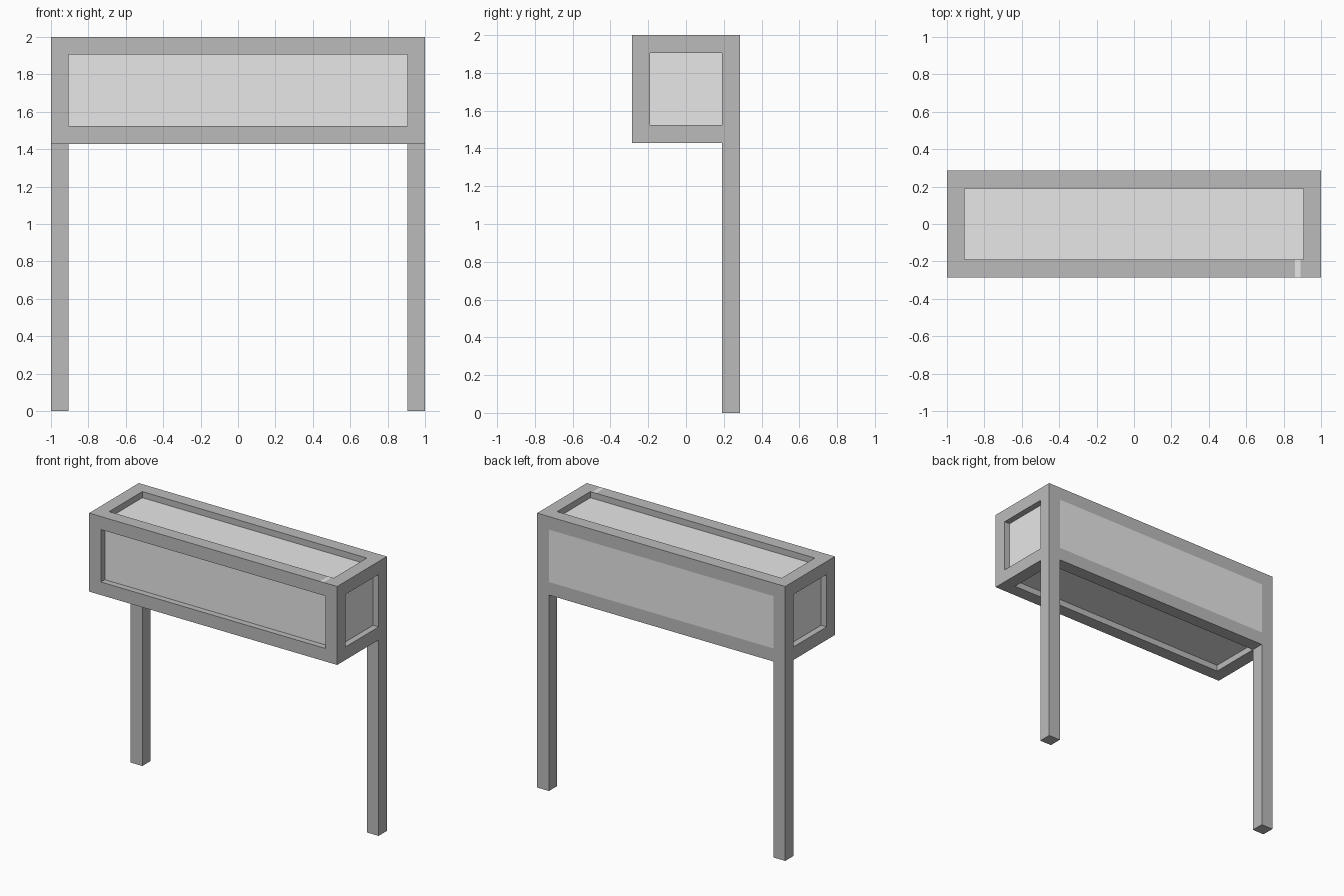
import bpy
import bmesh
from mathutils import Vector

if "Cube" in bpy.data.objects:
    bpy.data.objects.remove(bpy.data.objects["Cube"])


def make_material(name, value):
    mat = bpy.data.materials.new(name)
    mat.use_nodes = True
    color = (value, value, value, 1)
    mat.diffuse_color = color
    mat.node_tree.nodes["Principled BSDF"].inputs["Base Color"].default_value = color
    return mat


frame_gray = make_material("frame gray", 0.5)
panel_gray = make_material("light panel gray", 0.8)

BEAM = 0.095
DEPTH = 0.572
BOTTOM = 2 - DEPTH
RECESS = 0.045


def box_mesh(low, high):
    bm = bmesh.new()
    bmesh.ops.create_cube(bm, size=1)
    low, high = Vector(low), Vector(high)
    bmesh.ops.scale(bm, vec=high - low, verts=bm.verts)
    bmesh.ops.translate(bm, vec=(low + high) / 2, verts=bm.verts)
    return bm


def finish(bm, name):
    mesh = bpy.data.meshes.new(name)
    bm.to_mesh(mesh)
    bm.free()
    mesh.materials.append(frame_gray)
    mesh.materials.append(panel_gray)
    obj = bpy.data.objects.new(name, mesh)
    bpy.context.collection.objects.link(obj)
    return obj


# Box with a framed panel on each side
bm = box_mesh((-1, -DEPTH / 2, BOTTOM), (1, DEPTH / 2, 2))
bm.normal_update()
panels = list(bm.faces)
bmesh.ops.inset_individual(bm, faces=panels, thickness=BEAM, use_even_offset=True)
bm.normal_update()

# The back panel stays flush, the others are recessed
back = [f for f in panels if f.normal.y > 0.5]
for face in back:
    face.material_index = 1
recessed = [f for f in panels if f not in back]
for face in bmesh.ops.extrude_discrete_faces(bm, faces=recessed)["faces"]:
    face.normal_update()
    bmesh.ops.translate(bm, vec=face.normal * -RECESS, verts=face.verts)
    face.material_index = 1


# Small light stripe across the top front rail
def front_rail_faces():
    bm.normal_update()
    return [f for f in bm.faces if f.normal.z > 0.9
            and f.calc_center_median().z > 1.99
            and f.calc_center_median().y < -DEPTH / 2 + BEAM]


for x in (0.86, 0.89):
    rail = [f for f in front_rail_faces()
            if min(v.co.x for v in f.verts) < x < max(v.co.x for v in f.verts)
            and min(v.co.y for v in f.verts) < -0.28
            and max(v.co.y for v in f.verts) < 0]
    geom = rail + list({e for f in rail for e in f.edges}) + list({v for f in rail for v in f.verts})
    bmesh.ops.bisect_plane(bm, geom=geom, plane_co=(x, 0, 0), plane_no=(1, 0, 0))
for face in front_rail_faces():
    if all(0.855 < v.co.x < 0.895 for v in face.verts):
        face.material_index = 1

finish(bm, "panelled_box")

# Two legs under the back corners
for name, side in (("left_leg", 1), ("right_leg", -1)):
    xs = sorted((side, side * (1 - BEAM)))
    finish(box_mesh((xs[0], DEPTH / 2 - BEAM, 0), (xs[1], DEPTH / 2, BOTTOM)), name)
